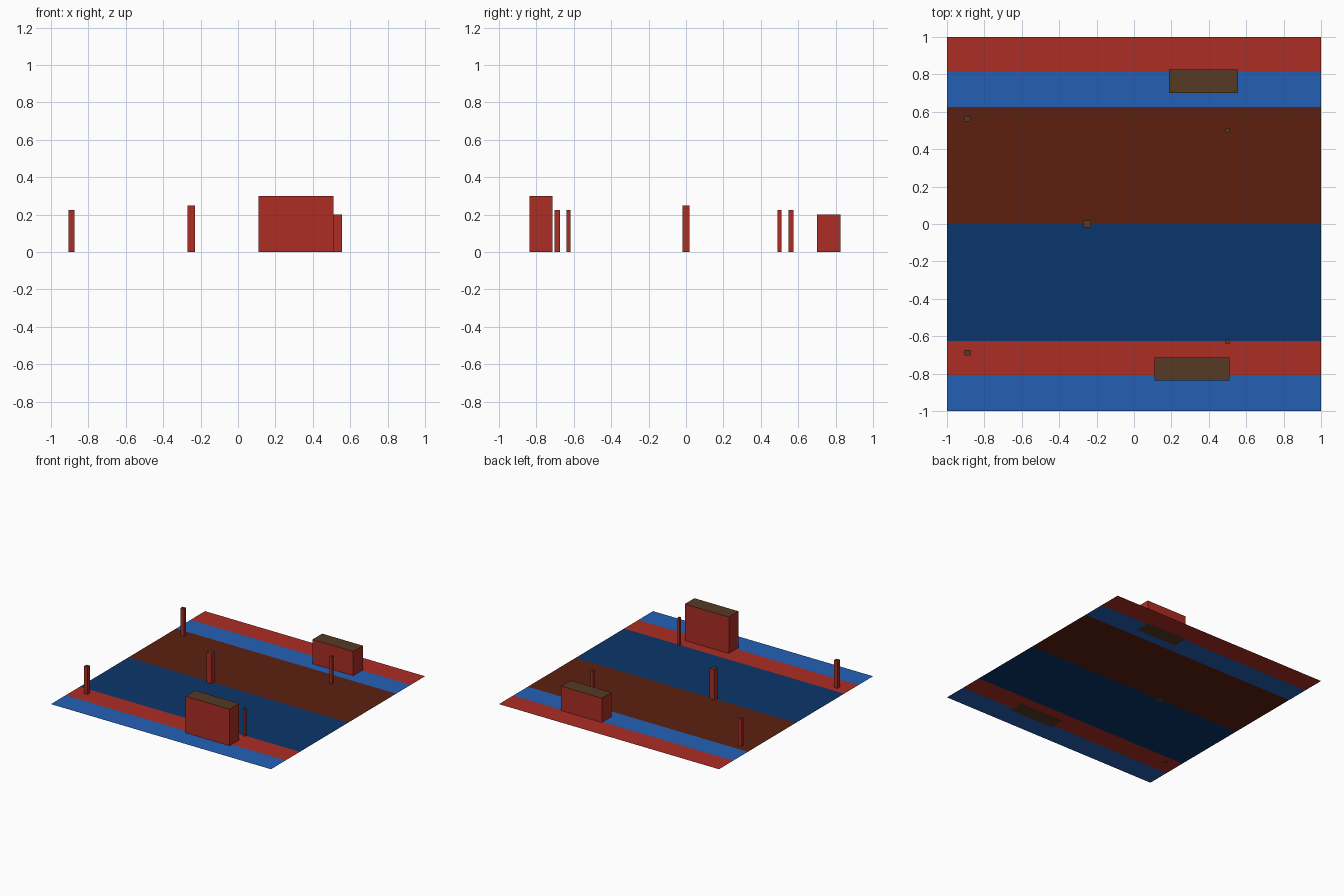
import bpy
import bmesh

if "Cube" in bpy.data.objects:
    bpy.data.objects.remove(bpy.data.objects["Cube"])


def mat(name, rgb):
    m = bpy.data.materials.new(name)
    m.diffuse_color = (*rgb, 1)
    m.use_nodes = True
    m.node_tree.nodes["Principled BSDF"].inputs["Base Color"].default_value = m.diffuse_color
    return m


red = mat("red", (0.41, 0.026, 0.017))
blue = mat("blue", (0.017, 0.118, 0.47))
rust = mat("dark rust", (0.109, 0.0145, 0.005))
navy = mat("navy", (0.003, 0.036, 0.147))
brown = mat("brown", (0.093, 0.042, 0.0175))


def finish(name, bm, mats):
    me = bpy.data.meshes.new(name)
    bm.to_mesh(me)
    bm.free()
    for m in mats:
        me.materials.append(m)
    ob = bpy.data.objects.new(name, me)
    bpy.context.collection.objects.link(ob)


def strip(name, y0, y1, m):
    bm = bmesh.new()
    z = 0.0005
    bm.faces.new([bm.verts.new(p) for p in
                  ((-1, y0, z), (1, y0, z), (1, y1, z), (-1, y1, z))])
    finish(name, bm, [m])


def box(name, x, y, sx, sy, h):
    """Upright box: red walls, brown top and bottom."""
    bm = bmesh.new()
    bmesh.ops.create_cube(bm, size=1)
    for v in bm.verts:
        v.co = (x + v.co.x * sx, y + v.co.y * sy, (v.co.z + 0.5) * h)
    bm.normal_update()
    for f in bm.faces:
        f.material_index = 1 if abs(f.normal.z) > 0.5 else 0
    finish(name, bm, [red, brown])


# Ground strips, front to back
edges = [-1, -0.81, -0.625, 0.003, 0.625, 0.815, 1]
strips = [("front_verge", blue), ("front_pavement", red), ("front_lane", navy),
          ("back_lane", rust), ("back_pavement", blue), ("back_verge", red)]
for i, (name, m) in enumerate(strips):
    strip(name, edges[i], edges[i + 1], m)

# Large blocks
box("front_block", 0.31, -0.775, 0.40, 0.125, 0.30)
box("back_block", 0.372, 0.763, 0.37, 0.125, 0.20)

# Posts
box("centre_post", -0.25, 0, 0.042, 0.04, 0.25)
box("back_left_post", -0.89, 0.561, 0.032, 0.028, 0.225)
box("front_left_post", -0.89, -0.688, 0.032, 0.03, 0.225)
box("back_right_post", 0.5, 0.5, 0.02, 0.02, 0.225)
box("front_right_post", 0.5, -0.628, 0.02, 0.02, 0.225)
